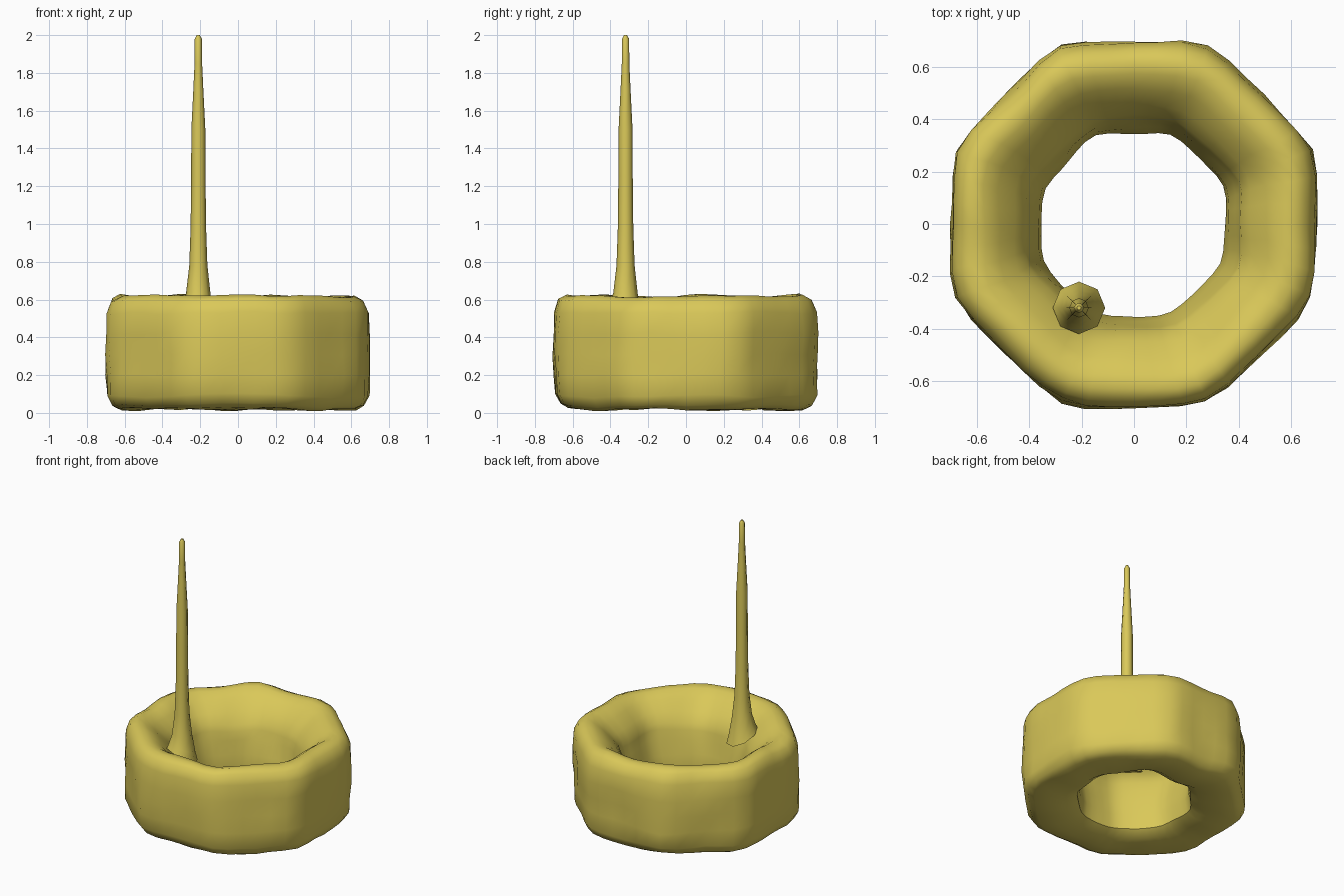
import bpy, bmesh, math
from mathutils import Vector, noise

cube = bpy.data.objects.get("Cube")
if cube:
    bpy.data.objects.remove(cube, do_unlink=True)

mat = bpy.data.materials.new("mustard yellow")
mat.use_nodes = True
colour = (0.70, 0.58, 0.10, 1)
mat.diffuse_color = colour
mat.node_tree.nodes["Principled BSDF"].inputs["Base Color"].default_value = colour


def octagon(a):
    """Radius factor of a rounded octagon whose flats face the axes."""
    d = (a + math.pi / 8) % (math.pi / 4) - math.pi / 8
    return min(1 / math.cos(d), 1.055)


def build(name, rings, closed, angle):
    """Skin a list of vertex rings; closed joins last to first, else cap."""
    bm = bmesh.new()
    rows = [[bm.verts.new(p) for p in ring] for ring in rings]
    n = len(rows[0])
    pairs = list(zip(rows, rows[1:]))
    if closed:
        pairs.append((rows[-1], rows[0]))
    else:
        bm.faces.new(rows[0])
        bm.faces.new(rows[-1])
    for low, high in pairs:
        for i in range(n):
            j = (i + 1) % n
            bm.faces.new((low[i], low[j], high[j], high[i]))
    bmesh.ops.recalc_face_normals(bm, faces=bm.faces)
    mesh = bpy.data.meshes.new(name)
    bm.to_mesh(mesh)
    bm.free()
    mesh.materials.append(mat)
    obj = bpy.data.objects.new(name, mesh)
    bpy.context.collection.objects.link(obj)
    bpy.ops.object.select_all(action="DESELECT")
    obj.select_set(True)
    bpy.context.view_layer.objects.active = obj
    bpy.ops.object.shade_smooth_by_angle(angle=math.radians(angle))
    return obj


# Lumpy ring: section from the underside, up the outer wall and into the hole
section = [(0.42, 0.025), (0.53, 0.02), (0.62, 0.02), (0.66, 0.04), (0.69, 0.09),
           (0.695, 0.2), (0.695, 0.31), (0.695, 0.42), (0.69, 0.53), (0.665, 0.595),
           (0.62, 0.62), (0.57, 0.615), (0.51, 0.575), (0.45, 0.51), (0.41, 0.45),
           (0.4, 0.41), (0.385, 0.35), (0.365, 0.25), (0.35, 0.15), (0.36, 0.06)]
SEGMENTS = 48
rings = []
for r, z in section:
    ring = []
    for i in range(SEGMENTS):
        a = math.tau * i / SEGMENTS
        rr = r * octagon(a)
        p = Vector((rr * math.cos(a), rr * math.sin(a), z))
        p += noise.noise_vector(p * 5) * 0.018
        p.z = max(p.z, 0.005)
        ring.append(p)
    rings.append(ring)
build("ring", rings, True, 50)

# Slender spike with a flared foot that leans along the ring's inner slope
centre = Vector((-0.21, -0.32, 0))
outward = centre.normalized()
spike = [(0.1, 0.49, 0.5), (0.085, 0.54, 0.4), (0.065, 0.63, 0.1), (0.048, 0.78, 0),
         (0.041, 0.98, 0), (0.038, 1.25, 0), (0.037, 1.5, 0), (0.027, 1.7, 0),
         (0.02, 1.85, 0), (0.019, 1.98, 0), (0.008, 2.0, 0)]
rings = []
for r, z, lean in spike:
    ring = []
    for i in range(8):
        a = math.tau * i / 8
        p = Vector((r * math.cos(a), r * math.sin(a), 0))
        p.z = z + lean * p.dot(outward)
        ring.append(p + centre)
    rings.append(ring)
build("spike", rings, False, 50)
